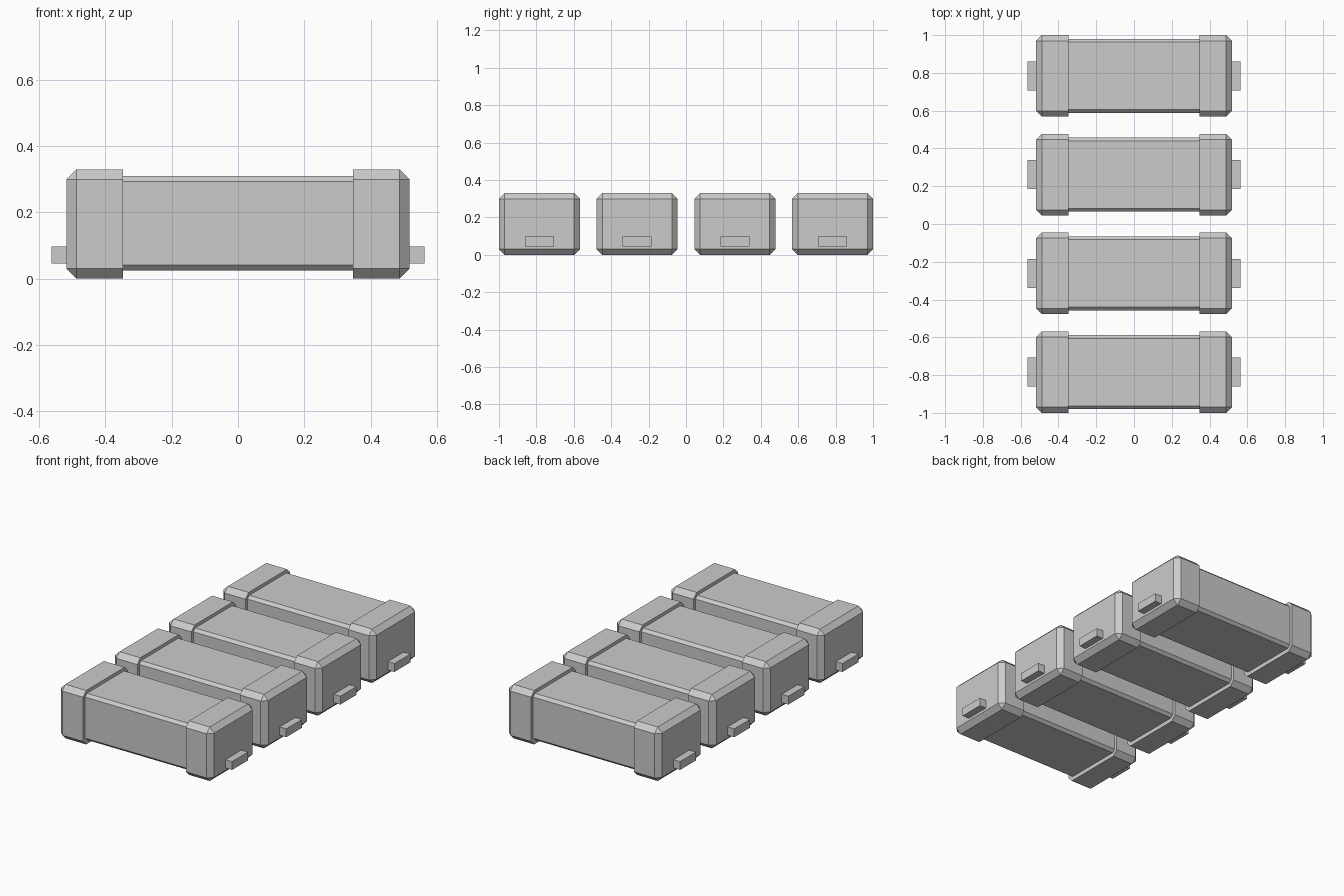
import bpy
import bmesh
from mathutils import Vector

cube = bpy.data.objects.get("Cube")
if cube:
    bpy.data.objects.remove(cube, do_unlink=True)

grey = bpy.data.materials.new("plain grey")
grey.use_nodes = True
colour = (0.6, 0.6, 0.6, 1)
grey.diffuse_color = colour
grey.node_tree.nodes["Principled BSDF"].inputs["Base Color"].default_value = colour


def box(name, low, high, chamfer=0, pick=None):
    """Box between two corners, chamfering the edges that pick accepts."""
    low, high = Vector(low), Vector(high)
    bm = bmesh.new()
    bmesh.ops.create_cube(bm, size=1)
    for v in bm.verts:
        v.co = (low + high) / 2 + v.co * (high - low)
    if chamfer:
        edges = [e for e in bm.edges if pick(e)]
        bmesh.ops.bevel(bm, geom=edges, offset=chamfer, segments=1,
                        affect='EDGES', profile=0.5)
    mesh = bpy.data.meshes.new(name)
    bm.to_mesh(mesh)
    bm.free()
    mesh.materials.append(grey)
    obj = bpy.data.objects.new(name, mesh)
    bpy.context.collection.objects.link(obj)
    return obj


def lengthwise(edge):
    a, b = edge.verts
    return abs(a.co.x - b.co.x) > 0.01


INNER, OUTER, TIP = 0.347, 0.518, 0.563

for i in range(4):
    y = (i - 1.5) * 0.5227
    n = i + 1
    # Slim central body with chamfered long edges
    box(f"body_{n}", (-INNER - 0.01, y - 0.196, 0.025),
        (INNER + 0.01, y + 0.196, 0.31), 0.017, lengthwise)
    for side, label in ((-1, "right"), (1, "left")):
        # End cap, square only along its inner rim
        x0, x1 = sorted((side * INNER, side * OUTER))
        box(f"{label}_end_cap_{n}", (x0, y - 0.216, 0), (x1, y + 0.216, 0.33), 0.03,
            lambda e: any(abs(v.co.x) > INNER + 0.01 for v in e.verts))
        # Small terminal tab
        x0, x1 = sorted((side * (OUTER - 0.01), side * TIP))
        box(f"{label}_tab_{n}", (x0, y - 0.077, 0.046), (x1, y + 0.077, 0.097))
